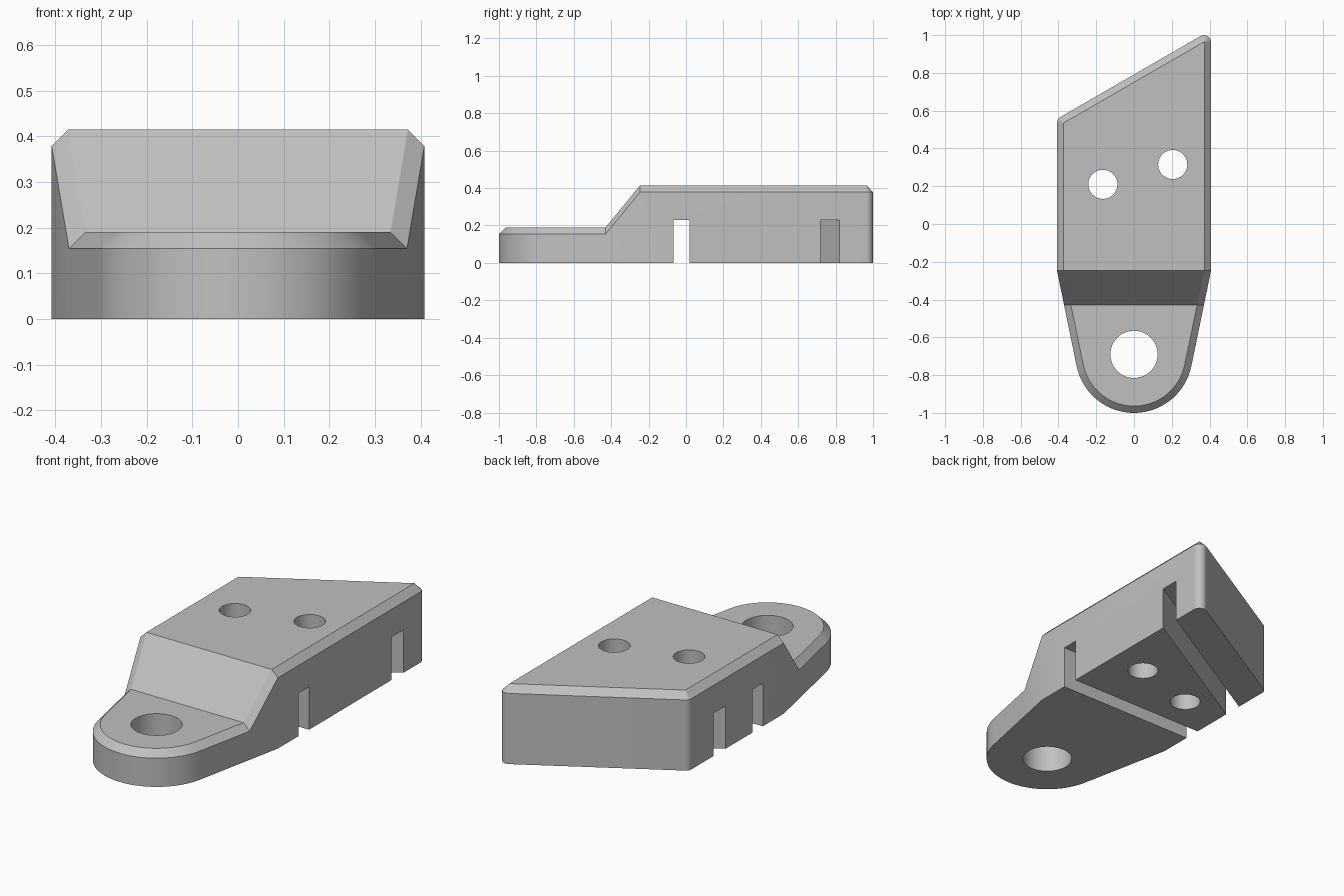
import bpy, bmesh
from math import radians, sin, cos, tan, atan2, acos, hypot, pi
from mathutils import Matrix

cube = bpy.data.objects.get("Cube")
if cube:
    bpy.data.objects.remove(cube, do_unlink=True)

# Main dimensions
HALF, BEVEL, FILLET = 0.408, 0.036, 0.037
NOSE_Y, NOSE_R = -0.69, 0.31
LOW, HIGH = 0.19, 0.415
FOOT_Y, CREST_Y = -0.43, -0.245
SKEW = radians(30)

grey = bpy.data.materials.new("plain grey")
grey.use_nodes = True
colour = (0.53, 0.53, 0.53, 1)
grey.diffuse_color = colour
grey.node_tree.nodes["Principled BSDF"].inputs["Base Color"].default_value = colour


def new_object(name, bm):
    bmesh.ops.recalc_face_normals(bm, faces=bm.faces[:])
    mesh = bpy.data.meshes.new(name)
    bm.to_mesh(mesh)
    bm.free()
    mesh.materials.append(grey)
    obj = bpy.data.objects.new(name, mesh)
    bpy.context.collection.objects.link(obj)
    return obj


def arc(cx, cy, r, start, end, steps):
    """Outer and inset point pairs along an arc."""
    pairs = []
    for i in range(steps + 1):
        a = start + (end - start) * i / steps
        pairs.append([(cx + q * cos(a), cy + q * sin(a)) for q in (r, r - BEVEL)])
    return pairs


# Outline, counter-clockwise: nose arc, right flank, back corners, left flank
rise = CREST_Y - NOSE_Y
taper = acos(NOSE_R / hypot(HALF, rise)) - atan2(rise, HALF)
foot_x = HALF - (CREST_Y - FOOT_Y) * tan(taper)
right = [[(x, y), (x - BEVEL, y)] for x, y in ((foot_x, FOOT_Y), (HALF, CREST_Y))]
left = [[(-p[0], p[1]) for p in pair] for pair in reversed(right)]
corner_x = HALF - FILLET
corner_y = 1 - FILLET
outline = arc(0, NOSE_Y, NOSE_R, taper - pi, -taper, 40)
nose_count = len(outline)
outline += right
outline += arc(corner_x, corner_y, FILLET, 0, pi / 2 + SKEW, 10)
outline += arc(-corner_x, corner_y - 2 * corner_x * tan(SKEW), FILLET,
               pi / 2 + SKEW, pi, 6)
outline += left


def height(i):
    return LOW if i <= nose_count or i == len(outline) - 1 else HIGH


# Body: walls, chamfered rim, stepped top
bm = bmesh.new()
base, rim, cap = [], [], []
for i, (outer, inner) in enumerate(outline):
    base.append(bm.verts.new((*outer, 0)))
    rim.append(bm.verts.new((*outer, height(i) - BEVEL)))
    cap.append(bm.verts.new((*inner, height(i))))
n = len(outline)
for i in range(n):
    j = (i + 1) % n
    bm.faces.new((base[i], base[j], rim[j], rim[i]))
    bm.faces.new((rim[i], rim[j], cap[j], cap[i]))
bm.faces.new(base[::-1])
bm.faces.new(cap[:nose_count + 1] + [cap[-1]])
bm.faces.new((cap[nose_count], cap[nose_count + 1], cap[-2], cap[-1]))
bm.faces.new(cap[nose_count + 1:-1])
bmesh.ops.remove_doubles(bm, verts=bm.verts[:], dist=0.0001)
body = new_object("bracket_body", bm)


def cut(name, bm):
    cutter = new_object(name, bm)
    cutter.hide_render = True
    mod = body.modifiers.new(name, "BOOLEAN")
    mod.operation, mod.solver, mod.object = "DIFFERENCE", "EXACT", cutter
    bpy.context.view_layer.objects.active = body
    bpy.ops.object.modifier_apply(modifier=name)
    bpy.data.objects.remove(cutter, do_unlink=True)


# Through holes
for name, x, y, r in (("nose_hole", 0, NOSE_Y, 0.125),
                      ("left_hole", -0.165, 0.21, 0.077),
                      ("right_hole", 0.205, 0.315, 0.077)):
    bm = bmesh.new()
    bmesh.ops.create_cone(bm, cap_ends=True, segments=48, radius1=r, radius2=r,
                          depth=2, matrix=Matrix.Translation((x, y, 0)))
    cut(name, bm)

# Slots across the underside, the rear one parallel to the slanted back
for name, y, angle, width in (("front_slot", -0.024, 0, 0.088),
                              ("rear_slot", 0.534, SKEW, 0.088)):
    bm = bmesh.new()
    place = (Matrix.Translation((0, y, 0)) @ Matrix.Rotation(angle, 4, "Z")
             @ Matrix.Diagonal((3, width, 0.46, 1)))
    bmesh.ops.create_cube(bm, size=1, matrix=place)
    cut(name, bm)

bpy.ops.object.select_all(action="DESELECT")
body.select_set(True)
bpy.context.view_layer.objects.active = body
bpy.ops.object.shade_smooth_by_angle(angle=radians(30))
